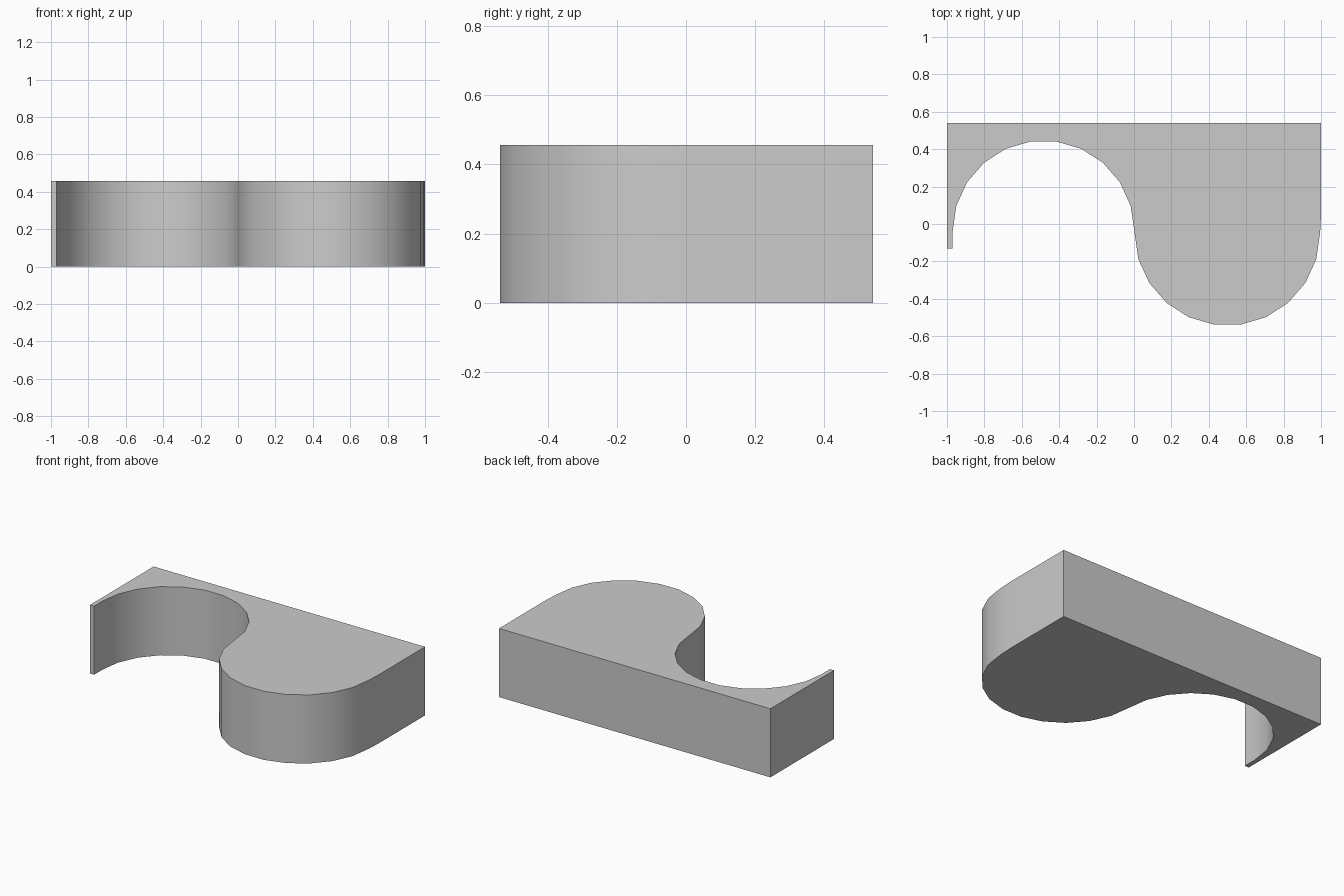
import bpy, bmesh
from math import sin, cos, pi

if "Cube" in bpy.data.objects:
    bpy.data.objects.remove(bpy.data.objects["Cube"])

HEIGHT = 0.457
STEPS = 11


def half_circle(cx, cy, r, sign):
    """Left-to-right half circle; sign +1 bulges to the back, -1 to the front."""
    return [(cx - r * cos(pi * i / STEPS), cy + sign * r * sin(pi * i / STEPS))
            for i in range(STEPS + 1)]


# Outline: concave bay on the left, convex lobe on the right, straight back
hollow = half_circle(-0.484, -0.04, 0.486, 1)
lobe = half_circle(0.499, -0.047, 0.496, -1)
outline = [(-1, 0.54), (-1, -0.13), (-0.97, -0.13)]
outline += hollow + lobe[1:] + [(1, 0.05), (1, 0.54)]

# Extrude the outline into a solid block
bm = bmesh.new()
base = bm.faces.new([bm.verts.new((x, y, 0)) for x, y in outline])
top = bmesh.ops.extrude_face_region(bm, geom=[base], use_keep_orig=True)
bmesh.ops.translate(bm, vec=(0, 0, HEIGHT),
                    verts=[v for v in top["geom"] if isinstance(v, bmesh.types.BMVert)])
bmesh.ops.recalc_face_normals(bm, faces=bm.faces)
mesh = bpy.data.meshes.new("wave_block")
bm.to_mesh(mesh)
bm.free()
block = bpy.data.objects.new("wave_block", mesh)
bpy.context.collection.objects.link(block)

# Smooth the curved walls, keep the rims and corners sharp
bpy.context.view_layer.objects.active = block
block.select_set(True)
bpy.ops.object.shade_smooth_by_angle(angle=pi / 6)
